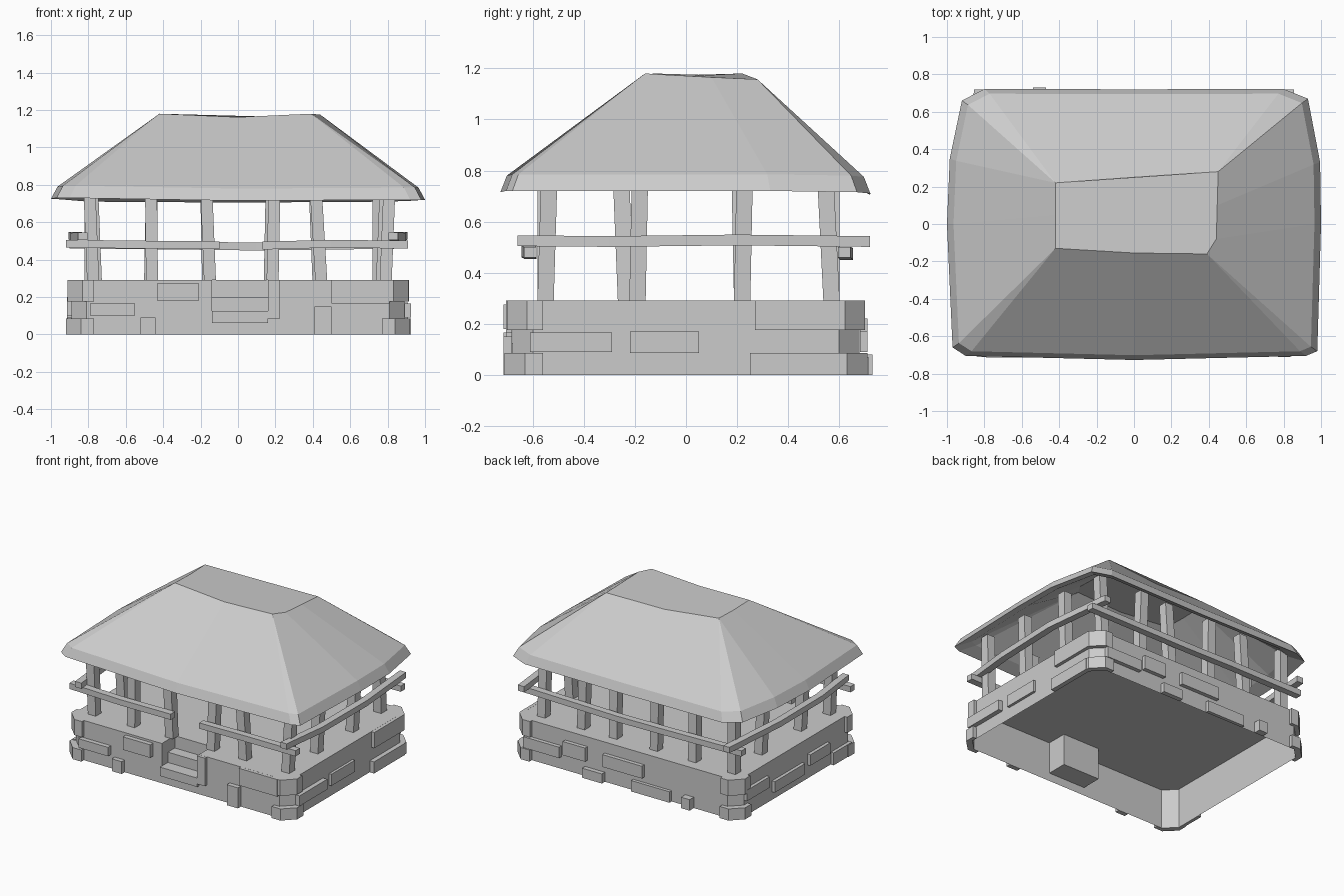
import bpy
import bmesh
from mathutils import Vector

cube = bpy.data.objects.get("Cube")
if cube:
    bpy.data.objects.remove(cube)

grey = bpy.data.materials.new("plain grey")
grey.use_nodes = True
color = (0.6, 0.6, 0.6, 1)
grey.diffuse_color = color
grey.node_tree.nodes["Principled BSDF"].inputs["Base Color"].default_value = color


def loft(name, rings, start=True, end=True):
    """Join rings of equal length with quads, capping the ends on request."""
    bm = bmesh.new()
    loops = [[bm.verts.new(p) for p in ring] for ring in rings]
    count = len(loops[0])
    for low, high in zip(loops, loops[1:]):
        for i in range(count):
            j = (i + 1) % count
            bm.faces.new((low[i], low[j], high[j], high[i]))
    if start:
        bm.faces.new(loops[0][::-1])
    if end:
        bm.faces.new(loops[-1])
    bmesh.ops.remove_doubles(bm, verts=bm.verts, dist=0.0005)
    bmesh.ops.recalc_face_normals(bm, faces=bm.faces)
    mesh = bpy.data.meshes.new(name)
    bm.to_mesh(mesh)
    bm.free()
    mesh.materials.append(grey)
    obj = bpy.data.objects.new(name, mesh)
    bpy.context.collection.objects.link(obj)
    return obj


def rect(x0, x1, y0, y1, z):
    return [(x0, y0, z), (x1, y0, z), (x1, y1, z), (x0, y1, z)]


def box(name, x0, x1, y0, y1, z0, z1):
    return loft(name, [rect(x0, x1, y0, y1, z0), rect(x0, x1, y0, y1, z1)])


# Base: hollow chamfered plinth, its upper part notched for the stairs
HX, HY, CUT, FLOOR, SILL = 0.89, 0.68, 0.08, 0.29, 0.06
DOOR_L, DOOR_R, DOOR_Y = -0.14, 0.16, -0.53
octagon = [(HX - CUT, -HY), (HX, -HY + CUT), (HX, HY - CUT), (HX - CUT, HY),
           (-HX + CUT, HY), (-HX, HY - CUT), (-HX, -HY + CUT), (-HX + CUT, -HY)]
notch = [(DOOR_L, -HY), (DOOR_L, DOOR_Y), (DOOR_R, DOOR_Y), (DOOR_R, -HY)]


def plan_ring(plan, z):
    return [(x, y, z) for x, y in plan]


loft("base_foot", [plan_ring(octagon, z) for z in (0, SILL)], start=False, end=False)
loft("base_wall", [plan_ring(octagon + notch, z) for z in (SILL, FLOOR)], start=False)

# Steps in the notch
box("lower_step", DOOR_L, DOOR_R, -HY - 0.02, DOOR_Y, SILL, 0.125)
box("upper_step", DOOR_L, DOOR_R, -0.61, DOOR_Y, 0.125, 0.2)


# Stones standing proud of the walls: start, end, bottom, top, depth
def stones(side, table):
    along_x = side in ("front", "back")
    s = 1 if side in ("back", "right_hand") else -1
    wall = HY if along_x else HX
    for i, (a, b, z0, z1, depth) in enumerate(table):
        near, far = sorted((s * (wall + 0.001), s * (wall + depth)))
        span = (a, b, near, far) if along_x else (near, far, a, b)
        box(f"{side}_stone_{i + 1}", *span, z0, z1)


stones("front", [(-0.79, -0.55, 0.1, 0.165, 0.035), (-0.52, -0.44, 0, 0.09, 0.035),
                 (-0.43, -0.21, 0.18, 0.275, 0.035), (0.16, 0.225, 0.085, FLOOR, 0.025),
                 (0.41, 0.5, 0, 0.15, 0.035), (0.5, 0.81, 0.165, FLOOR, 0.025)])
stones("back", [(0.53, 0.82, 0.09, 0.17, 0.03), (0.32, 0.5, 0.12, 0.22, 0.03),
                (0.18, 0.34, 0, 0.07, 0.035), (-0.14, 0.18, 0.12, 0.21, 0.03),
                (-0.36, -0.05, 0, 0.08, 0.025), (-0.54, -0.47, 0, 0.08, 0.05)])
stones("right_hand", [(-0.61, -0.29, 0.09, 0.165, 0.035), (-0.22, 0.05, 0.085, 0.17, 0.02),
                      (0.25, 0.61, 0, 0.085, 0.035), (0.27, 0.61, 0.175, FLOOR, 0.025)])
stones("left_hand", [(0.34, 0.6, 0.12, 0.2, 0.025), (-0.07, 0.28, 0.06, 0.14, 0.025),
                     (-0.36, -0.13, 0.1, 0.18, 0.025), (-0.61, -0.4, 0, 0.09, 0.025)])


# Corner stones: thin casings wrapped round the chamfers
def corner_stone(name, sx, sy, z0, z1, out):
    x, y, arm = HX + out, HY + out, 0.12
    shape = [(HX - arm, y), (x - CUT, y), (x, y - CUT), (x, HY - arm),
             (HX, HY - arm), (HX, HY - CUT), (HX - CUT, HY), (HX - arm, HY)]
    loft(name, [[(sx * px, sy * py, z) for px, py in shape] for z in (z0, z1)])


for sx in (-1, 1):
    for sy in (-1, 1):
        corner_stone("corner_foot", sx, sy, 0, 0.085, 0.03)
        corner_stone("corner_cap", sx, sy, 0.175, FLOOR, 0.022)


# Posts: slightly leaning square timbers
def post(name, x, y, lean_x=0.0, lean_y=0.0, half=0.032):
    top = 0.79
    loft(name, [rect(x - half, x + half, y - half, y + half, FLOOR),
                rect(x + lean_x - half, x + lean_x + half,
                     y + lean_y - half, y + lean_y + half, top)], start=False)


front_row = [(-0.775, -0.02), (-0.46, -0.005), (-0.15, -0.02),
             (0.185, 0.01), (0.445, -0.03), (0.79, 0.02)]
back_row = [(-0.79, 0), (-0.47, 0.01), (-0.16, -0.01),
            (0.17, 0.01), (0.43, -0.02), (0.75, 0)]
for i, (x, lean) in enumerate(front_row):
    post(f"front_post_{i + 1}", x, -0.55, lean, 0.015 * (i % 2))
for i, (x, lean) in enumerate(back_row):
    post(f"back_post_{i + 1}", x, 0.57, lean, -0.025 * (i % 2))
for i, (y, lean) in enumerate([(-0.19, 0.01), (0.22, 0.01)]):
    post(f"right_hand_post_{i + 1}", 0.77, y, 0.02, lean)
for i, (y, lean) in enumerate([(-0.235, -0.02), (0.22, -0.01)]):
    post(f"left_hand_post_{i + 1}", -0.76, y, -0.02, lean)


# Rails: bent beams through a few points
def rail(name, points, across, wide=0.05, tall=0.042):
    side, up = Vector(across) * wide / 2, Vector((0, 0, tall / 2))
    rings = []
    for p in map(Vector, points):
        rings.append([p - side - up, p + side - up, p + side + up, p - side + up])
    loft(name, rings)


ALONG_X, ALONG_Y = (0, 1, 0), (1, 0, 0)
rail("front_rail_a", [(-0.92, -0.61, 0.485), (-0.5, -0.62, 0.48), (-0.1, -0.61, 0.477)], ALONG_X)
rail("front_rail_b", [(0.13, -0.61, 0.475), (0.5, -0.62, 0.485), (0.91, -0.61, 0.48)], ALONG_X)
rail("back_rail", [(-0.9, 0.62, 0.48), (-0.3, 0.63, 0.475), (0.1, 0.63, 0.47),
                   (0.9, 0.62, 0.48)], ALONG_X)
for name, s in (("right_hand_rail", 1), ("left_hand_rail", -1)):
    rail(name, [(s * 0.83, -0.66, 0.525), (s * 0.87, -0.3, 0.522), (s * 0.88, 0.2, 0.528),
                (s * 0.83, 0.72, 0.522)], ALONG_Y)

# Roof: hipped shell with a thick rim and a sagging flat top
eave = [(-0.9, -0.705, 0.73), (0, -0.727, 0.715), (0.92, -0.705, 0.72), (0.98, -0.68, 0.72),
        (1, 0, 0.72), (0.995, 0.33, 0.72), (0.93, 0.67, 0.715), (0.8, 0.722, 0.71),
        (0, 0.72, 0.705), (-0.8, 0.722, 0.71), (-0.92, 0.66, 0.72), (-0.985, 0.35, 0.725),
        (-1, 0, 0.725), (-0.97, -0.66, 0.73)]
front_l, front_mid, front_r = (-0.42, -0.13, 1.18), (0, -0.155, 1.162), (0.39, -0.16, 1.18)
back_r, back_mid, back_l = (0.45, 0.28, 1.157), (0, 0.25, 1.145), (-0.42, 0.22, 1.18)
right_a, right_b, left_mid = (0.44, -0.08, 1.175), (0.445, 0.1, 1.165), (-0.42, 0.05, 1.175)
crown = [front_l, front_mid, front_r, front_r, right_a, right_b, back_r, back_r,
         back_mid, back_l, back_l, back_l, left_mid, front_l]


def scaled(ring, kx, ky, dz):
    return [(x * kx, y * ky, z + dz) for x, y, z in ring]


loft("roof", [scaled(crown, 0.92, 0.92, -0.05), scaled(eave, 0.91, 0.89, 0.04), eave,
              scaled(eave, 0.965, 0.965, 0.065), crown])
